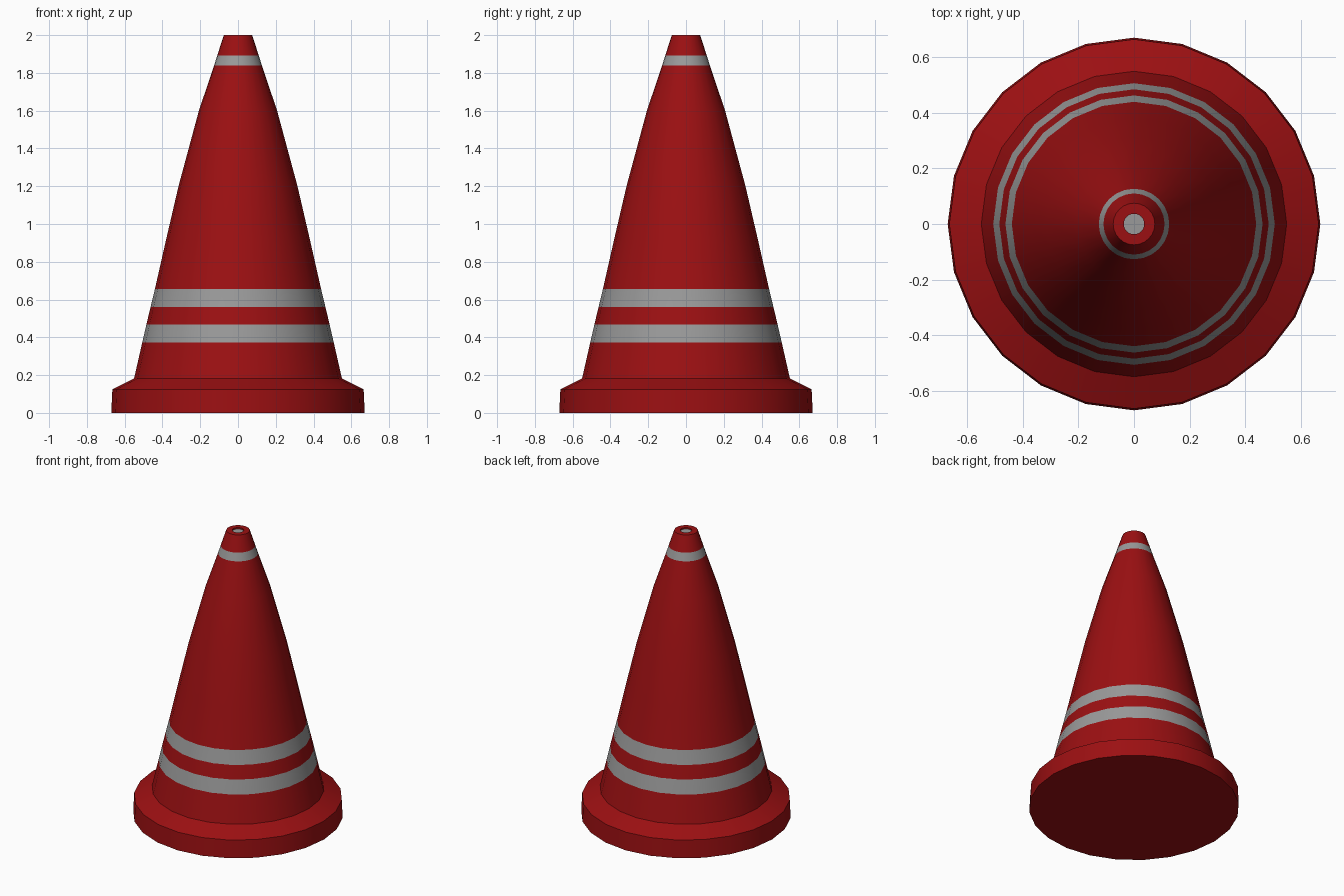
import bpy
import bmesh
import math

SIDES = 24

if "Cube" in bpy.data.objects:
    bpy.data.objects.remove(bpy.data.objects["Cube"], do_unlink=True)


def make_material(name, colour):
    mat = bpy.data.materials.new(name)
    mat.use_nodes = True
    mat.diffuse_color = colour
    mat.node_tree.nodes["Principled BSDF"].inputs["Base Color"].default_value = colour
    return mat


red = make_material("cone red", (0.33, 0.005, 0.006, 1))
grey = make_material("reflective grey", (0.32, 0.32, 0.32, 1))


def revolve(name, profile, grey_rule):
    """Spin (radius, height) points around z; radius 0 closes the surface."""
    bm = bmesh.new()
    verts = [bm.verts.new((r, 0, z)) for r, z in profile]
    edges = [bm.edges.new(pair) for pair in zip(verts, verts[1:])]
    bmesh.ops.spin(bm, geom=verts + edges, cent=(0, 0, 0), axis=(0, 0, 1),
                   angle=math.tau, steps=SIDES, use_merge=True)
    bmesh.ops.remove_doubles(bm, verts=bm.verts, dist=0.0005)
    bmesh.ops.recalc_face_normals(bm, faces=bm.faces)
    # An open shell still has to face away from the axis
    side = max(bm.faces, key=lambda f: f.calc_area())
    centre = side.calc_center_median()
    if side.normal.x * centre.x + side.normal.y * centre.y + side.normal.z * 0.01 * name.count("cone") < 0:
        bmesh.ops.reverse_faces(bm, faces=bm.faces)
    for face in bm.faces:
        face.material_index = int(grey_rule(face.calc_center_median()))
    mesh = bpy.data.meshes.new(name)
    bm.to_mesh(mesh)
    bm.free()
    mesh.materials.append(red)
    mesh.materials.append(grey)
    obj = bpy.data.objects.new(name, mesh)
    bpy.context.collection.objects.link(obj)
    bpy.ops.object.select_all(action="DESELECT")
    obj.select_set(True)
    bpy.context.view_layer.objects.active = obj
    bpy.ops.object.shade_smooth_by_angle(angle=math.radians(30))
    return obj


# Flared foot with a closed underside
revolve("base", [(0, 0), (0.671, 0), (0.665, 0.125), (0.55, 0.183)],
        lambda c: False)

# Tapering body, rim and shallow socket; the bands follow the profile rings
bands = [(0.372, 0.468), (0.56, 0.655), (1.838, 1.892)]


def is_grey(c):
    in_band = any(low < c.z < high for low, high in bands)
    in_socket = c.z > 1.95 and math.hypot(c.x, c.y) < 0.03
    return in_band or in_socket


revolve("cone_body", [
    (0.55, 0.183), (0.507, 0.372), (0.485, 0.468), (0.463, 0.56),
    (0.44, 0.655), (0.38, 0.92), (0.315, 1.2), (0.207, 1.6),
    (0.127, 1.838), (0.11, 1.892), (0.075, 2),
    (0.037, 2), (0.037, 1.99), (0, 1.99)], is_grey)
